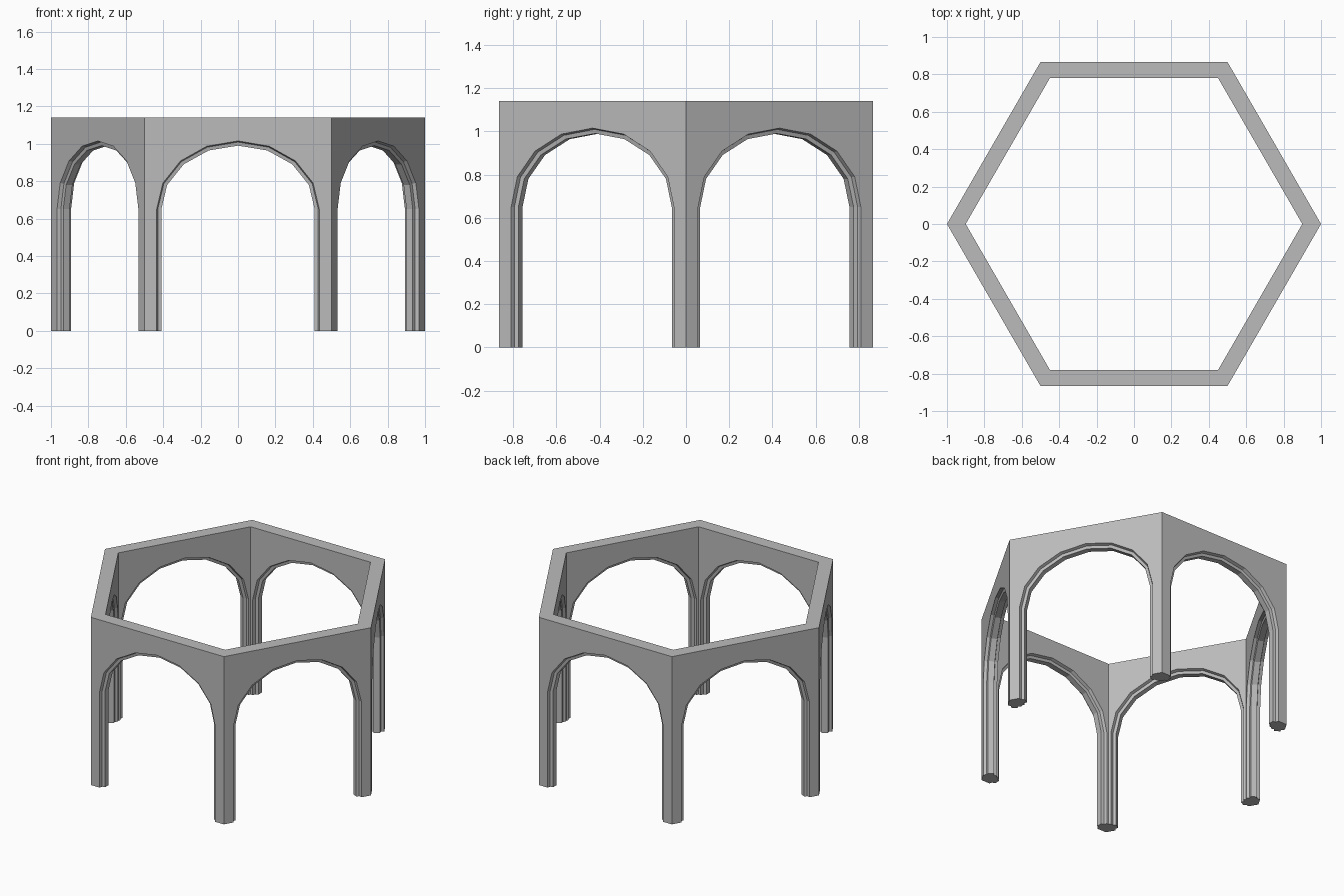
import bpy
import bmesh
from math import cos, sin, pi, radians, sqrt
from mathutils import Matrix, Vector

cube = bpy.data.objects.get("Cube")
if cube:
    bpy.data.objects.remove(cube)

HEIGHT = 1.14
SPRING = 0.65          # height where the arch leaves the pier
OUTER, INNER = 1.0, 0.90   # corner radii of the hexagonal ring
STEPS = 8
DEPTH = (OUTER - INNER) * sqrt(3) / 2

stone = bpy.data.materials.new("grey stone")
stone.diffuse_color = (0.5, 0.5, 0.5, 1)
stone.use_nodes = True
stone.node_tree.nodes["Principled BSDF"].inputs["Base Color"].default_value = (0.5, 0.5, 0.5, 1)

# Moulded reveal: depth into the wall, inset of the opening edge
REVEAL = [(0, 0), (0.02, 0.006), (0.024, 0.025),
          (DEPTH - 0.024, 0.025), (DEPTH - 0.02, 0.006), (DEPTH, 0)]


def opening(inset):
    """Outline of the arched opening, left foot to right foot, as (x, z)."""
    w, rise = 0.435 - inset, 0.365 - inset
    arc = [(-w * cos(pi * i / STEPS), SPRING + rise * sin(pi * i / STEPS))
           for i in range(STEPS + 1)]
    return [(-w, 0)] + arc + [(w, 0)]


def add_wall(bm, turn):
    """One side of the hexagon, pierced by an arch and mitred at both ends."""
    front = -OUTER * sqrt(3) / 2

    def vert(x, depth, z):
        return bm.verts.new(turn @ Vector((x, front + depth, z)))

    loops = [[vert(x, d, z) for x, z in opening(inset)] for d, inset in REVEAL]

    # arch reveal
    for a, b in zip(loops, loops[1:]):
        for i in range(len(a) - 1):
            bm.faces.new((a[i], a[i + 1], b[i + 1], b[i]))

    # outer and inner wall faces: foot, top, top, foot
    corners = []
    for depth, radius, loop in ((0, OUTER, loops[0]), (DEPTH, INNER, loops[-1])):
        h = radius / 2
        frame = [vert(x, depth, z) for x, z in
                 ((h, 0), (h, HEIGHT), (-h, HEIGHT), (-h, 0))]
        bm.faces.new(loop + frame)
        corners.append(frame)

    # top edge and pier feet
    out, inn = corners
    bm.faces.new((out[1], out[2], inn[2], inn[1]))
    for end, corner in ((0, 3), (-1, 0)):
        bm.faces.new([out[corner]] + [l[end] for l in loops] + [inn[corner]])


bm = bmesh.new()
for k in range(6):
    add_wall(bm, Matrix.Rotation(radians(60 * k), 4, "Z"))
bmesh.ops.remove_doubles(bm, verts=bm.verts, dist=0.0005)
bmesh.ops.recalc_face_normals(bm, faces=bm.faces)

mesh = bpy.data.meshes.new("hexagonal_arcade")
bm.to_mesh(mesh)
bm.free()
mesh.materials.append(stone)
arcade = bpy.data.objects.new("hexagonal_arcade", mesh)
bpy.context.collection.objects.link(arcade)
